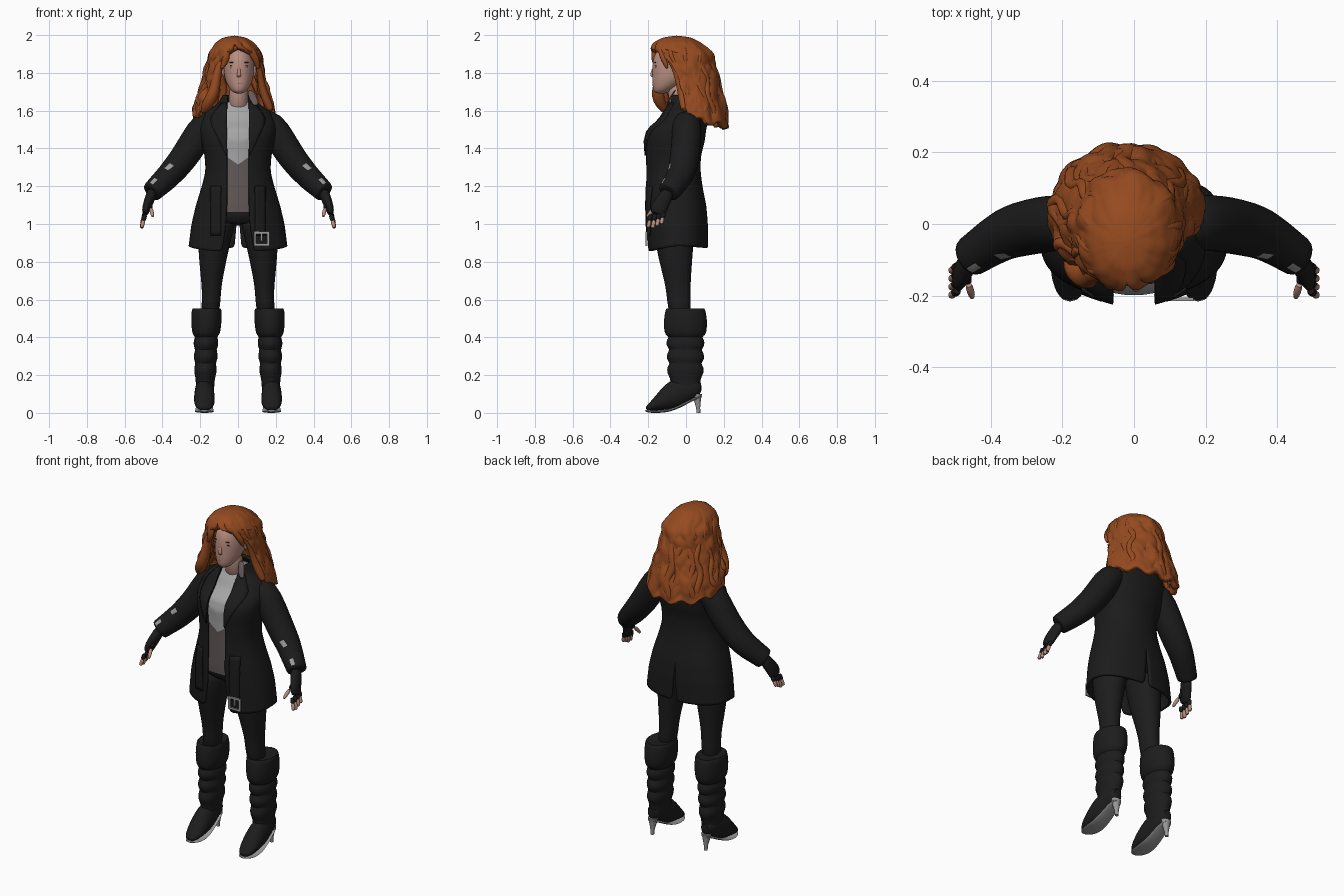
import bpy, bmesh, math, random
from mathutils import Vector, Matrix, noise

random.seed(4)
default_cube = bpy.data.objects.get("Cube")
if default_cube:
    bpy.data.objects.remove(default_cube, do_unlink=True)


def material(name, red, green, blue):
    mat = bpy.data.materials.new(name)
    mat.use_nodes = True
    colour = (red, green, blue, 1)
    mat.diffuse_color = colour
    mat.node_tree.nodes["Principled BSDF"].inputs["Base Color"].default_value = colour
    return mat


HAIR = material("copper hair", .3, .069, .014)
SKIN = material("skin", .49, .275, .22)
COAT = material("black coat", .011, .011, .011)
SHIRT = material("pale grey shirt", .38, .38, .38)
VEST = material("warm grey undershirt", .12, .1, .095)
CLOTH = material("dark trousers", .012, .012, .013)
LEATHER = material("boot leather", .012, .012, .012)
METAL = material("grey metal and soles", .32, .32, .32)
LIPS = material("lips", .22, .085, .075)
DARK = material("dark eyes", .03, .02, .015)


def finish(name, bm, mat, mirror=False, thickness=0, levels=0):
    mesh = bpy.data.meshes.new(name)
    bmesh.ops.recalc_face_normals(bm, faces=bm.faces)
    bm.to_mesh(mesh)
    bm.free()
    mesh.materials.append(mat)
    mesh.shade_smooth()
    mesh.set_sharp_from_angle(angle=math.radians(60))
    obj = bpy.data.objects.new(name, mesh)
    bpy.context.collection.objects.link(obj)
    if mirror:
        obj.modifiers.new("Mirror", "MIRROR")
    if levels:
        sub = obj.modifiers.new("Smooth", "SUBSURF")
        sub.levels = sub.render_levels = levels
    if thickness:
        solid = obj.modifiers.new("Thickness", "SOLIDIFY")
        solid.thickness, solid.offset = thickness, 0
    return obj


def skin(name, rings, mat, closed=False, **options):
    """Surface through a list of point rings; closed rings are also capped."""
    bm = bmesh.new()
    rows = [[bm.verts.new(p) for p in ring] for ring in rings]
    count = len(rows[0])
    for a, b in zip(rows, rows[1:]):
        for i in range(count if closed else count - 1):
            j = (i + 1) % count
            bm.faces.new((a[i], a[j], b[j], b[i]))
    if closed:
        bm.faces.new(rows[0])
        bm.faces.new(rows[-1])
    else:
        bmesh.ops.remove_doubles(bm, verts=bm.verts, dist=.0005)
    return finish(name, bm, mat, **options)


def sweep(name, points, mat, sides=16, flat=False, mirror=False, levels=1):
    """Tube through (x, y, z, half width, half depth) stations."""
    centres = [Vector(p[:3]) for p in points]
    rings = []
    for i, p in enumerate(points):
        t = centres[min(i + 1, len(points) - 1)] - centres[max(i - 1, 0)]
        t = Vector((0, 0, -1)) if flat else t.normalized()
        u = (Vector((1, 0, 0)) - t * t.x).normalized()
        v = t.cross(u)
        turns = [math.tau * k / sides for k in range(sides)]
        rings.append([centres[i] + u * p[3] * math.cos(a) + v * p[4] * math.sin(a) for a in turns])
    return skin(name, rings, mat, closed=True, mirror=mirror, levels=levels)


def ball(name, centre, size, mat):
    bm = bmesh.new()
    place = Matrix.Translation(centre) @ Matrix.Diagonal((*size, 1))
    bmesh.ops.create_uvsphere(bm, u_segments=16, v_segments=10, radius=1, matrix=place)
    return finish(name, bm, mat)


def at(rows, z):
    """Interpolate a table whose first column is a falling height."""
    z = min(max(z, rows[-1][0]), rows[0][0])
    for a, b in zip(rows, rows[1:]):
        if z >= b[0]:
            f = (a[0] - z) / (a[0] - b[0])
            return [p + (q - p) * f for p, q in zip(a, b)]


def steps(start, end, count):
    return [start + (end - start) * i / (count - 1) for i in range(count)]


# Coat: height, centre y, half width, half depth, front opening
BODY = [(1.68, -.015, .075, .075, .055), (1.63, 0, .1, .09, .06), (1.6, 0, .16, .11, .063),
        (1.55, -.015, .19, .125, .063), (1.5, -.05, .195, .15, .062), (1.44, -.062, .187, .155, .06),
        (1.36, -.07, .17, .142, .058), (1.28, -.07, .165, .14, .058), (1.2, -.065, .185, .145, .058),
        (1.1, -.055, .216, .155, .058), (1, -.048, .24, .157, .063), (.885, -.045, .255, .154, .085)]


def body_point(z, angle, inset=0):
    _, cy, rx, ry, _ = at(BODY, z)
    c = math.cos(angle)
    depth = math.copysign(abs(c) ** .8, c)
    return Vector(((rx - inset) * math.sin(angle), cy - (ry - inset) * depth, z))


def coat_ring(z):
    """Half ring from the front edge to the back vent, with the hem dipping front and back."""
    _, _, rx, _, gap = at(BODY, z)
    vent = max(0, 1.1 - z) * .35
    dip = min(max((1.02 - z) / .13, 0), 1)
    return [body_point(z, a) - Vector((0, 0, dip * max(.032 * math.cos(a), -.012 * math.cos(a))))
            for a in steps(math.asin(gap / rx), math.pi - vent, 22)]


skin("coat", [coat_ring(z) for z in steps(1.68, .885, 30)], COAT, mirror=True, thickness=.014, levels=1)
sweep("collar_lining", [(.06, -.055, 1.71, .016, .004), (.078, -.085, 1.67, .02, .004),
                        (.1, -.102, 1.625, .016, .004)], VEST)


def front_plate(name, inner, outer, top, bottom, mat, lift):
    rings = []
    for z in steps(top, bottom, 12):
        rx = at(BODY, z)[2]
        rings.append([body_point(z, math.asin(min(x / rx, .98))) - Vector((0, lift, 0))
                      for x in steps(inner(z), outer(z), 5)])
    return skin(name, rings, mat, mirror=True, thickness=.008)


front_plate("lapels", lambda z: .058, lambda z: .06 + .083 * min((z - 1.36) / .17, (1.67 - z) / .1, 1),
            1.64, 1.362, COAT, .01)
front_plate("belt_straps", lambda z: .09, lambda z: .145, 1.2, .94, COAT, .014)

# Buckle frame with a centre prong
bm = bmesh.new()
for dx, dz, w, h in [(-.035, 0, .012, .07), (.035, 0, .012, .07), (0, .032, .08, .012),
                     (0, -.032, .08, .012), (0, .01, .01, .045)]:
    place = Matrix.Translation((.125 + dx, -.21, .922 + dz)) @ Matrix.Diagonal((w, .01, h, 1))
    bmesh.ops.create_cube(bm, size=1, matrix=place)
finish("buckle", bm, METAL)


# Shirt, with the darker undershirt below a shallow V
def shirt_ring(z):
    ring = [body_point(z, math.tau * k / 40, .018) for k in range(40)]
    for p in ring:
        p.z += .7 * min(abs(p.x), .08) * max(0, 1 - abs(z - 1.31) / .2)
    return ring


shirt = skin("shirt", [shirt_ring(z) for z in steps(1.645, 1.06, 40)], SHIRT, closed=True)
shirt.data.materials.append(VEST)
for face in shirt.data.polygons:
    face.material_index = int(face.index // 40 >= 22 and face.center.z < 1.5)

# Sleeves with worn patches near the cuff
sleeves = sweep("sleeves", [(.11, 0, 1.555, .06, .07), (.175, .005, 1.535, .078, .08), (.235, .002, 1.43, .08, .08),
                            (.29, -.008, 1.345, .076, .08), (.345, -.022, 1.28, .071, .076),
                            (.37, -.035, 1.253, .067, .072), (.4, -.053, 1.223, .064, .068),
                            (.425, -.07, 1.2, .06, .064), (.455, -.09, 1.171, .056, .061),
                            (.46, -.094, 1.166, .054, .059)], COAT, mirror=True)
sleeves.data.materials.append(METAL)
for spot in [(.435, -.125, 1.24), (.37, -.1, 1.29)]:
    min(sleeves.data.polygons, key=lambda f: (f.center - Vector(spot)).length).material_index = 1

# Fingerless gloves and fingers
sweep("gloves", [(.45, -.09, 1.18, .03, .035), (.468, -.115, 1.13, .027, .038),
                 (.484, -.142, 1.09, .024, .046), (.494, -.155, 1.045, .016, .042)], COAT, mirror=True)
for i, name in enumerate(["index", "middle", "ring", "little"]):
    root = Vector((.492, -.186 + .023 * i, 1.05 + .004 * i))
    reach = Vector((.018, -.014, -.076 + .007 * abs(i - 1)))
    for part, mat, start, end, r in [("glove", COAT, 0, .5, .0135), ("tip", SKIN, .4, 1.05, .0115)]:
        sweep(f"{name}_finger_{part}", [(*(root + reach * f), r, r) for f in steps(start, end, 3)],
              mat, sides=8, mirror=True)
sweep("thumb_glove", [(.472, -.13, 1.115, .016, .018), (.46, -.17, 1.08, .014, .015)], COAT, 8, mirror=True)
sweep("thumb_tip", [(.462, -.165, 1.085, .012, .012), (.455, -.19, 1.06, .012, .012),
                    (.45, -.208, 1.035, .008, .008)], SKIN, 8, mirror=True)

# Trousers
sweep("hips", [(0, -.055, 1.14, .17, .115), (0, -.055, 1.06, .19, .125), (0, -.055, .99, .17, .11)],
      CLOTH, sides=24, flat=True)
sweep("trouser_legs", [(.105, -.058, 1.05, .1, .11), (.117, -.06, .97, .097, .108), (.128, -.062, .89, .086, .103),
                       (.137, -.05, .75, .065, .08), (.14, -.042, .67, .053, .067), (.141, -.038, .6, .05, .064),
                       (.15, -.03, .5, .05, .06)], CLOTH, flat=True, mirror=True)

# Slouched boot shafts: height, half width, half depth
SHAFT = [(.545, .06, .085), (.558, .076, .102), (.54, .081, .108), (.49, .082, .117), (.44, .078, .115),
         (.412, .071, .108), (.402, .057, .086), (.39, .065, .1), (.355, .068, .105), (.335, .055, .082),
         (.318, .063, .098), (.285, .065, .104), (.262, .053, .08), (.245, .06, .098),
         (.21, .06, .1), (.185, .051, .08), (.14, .05, .08), (.1, .045, .07)]
sweep("boot_shafts", [(.166 + .02 * (.55 - z), -.003, z, rx, ry) for z, rx, ry in SHAFT],
      LEATHER, sides=20, flat=True, mirror=True)
FOOT = [(.085, .125, .025, .035), (.04, .135, .046, .058), (-.03, .115, .052, .078), (-.08, .086, .056, .073),
        (-.13, .059, .057, .049), (-.18, .034, .046, .025), (-.213, .02, .022, .011)]
sweep("boot_feet", [(.178, *row) for row in FOOT], LEATHER, mirror=True)
SOLE = [(.088, .09, .022), (.04, .074, .04), (-.03, .034, .044), (-.09, .01, .051), (-.15, .006, .053),
        (-.19, .007, .041), (-.217, .012, .018)]
sweep("soles", [(.178, *row, .007) for row in SOLE], METAL, mirror=True)
sweep("heels", [(.178, .06, .1, .03, .026), (.178, .06, .07, .022, .02), (.178, .064, .03, .012, .012),
                (.178, .066, 0, .01, .01)], METAL, sides=10, flat=True, mirror=True, levels=0)

# Neck and head
sweep("neck", [(0, -.02, 1.58, .06, .06), (.003, -.042, 1.67, .05, .052), (.005, -.055, 1.76, .05, .05)],
      SKIN, flat=True)
HEAD = [(-.06, 1.965, .03, .04), (-.06, 1.92, .07, .1), (-.065, 1.86, .083, .114), (-.07, 1.81, .082, .108),
        (-.083, 1.765, .075, .096), (-.11, 1.725, .057, .067), (-.13, 1.7, .036, .042), (-.132, 1.69, .015, .02)]
sweep("head", [(.005, *row) for row in HEAD], SKIN, sides=24, flat=True)
sweep("nose", [(.005, -.168, 1.84, .007, .006), (.005, -.178, 1.805, .008, .008),
               (.005, -.181, 1.787, .013, .012), (.005, -.172, 1.775, .011, .008)], SKIN, 10, flat=True)
ball("upper_lip", (.005, -.17, 1.751), (.022, .006, .004), LIPS)
ball("lower_lip", (.005, -.17, 1.743), (.019, .007, .005), LIPS)
for side, label in [(-1, "right"), (1, "left")]:
    x = .005 + side * .033
    ball(label + "_eye", (x, -.156, 1.83), (.015, .008, .006), SHIRT)
    ball(label + "_iris", (x, -.162, 1.83), (.006, .004, .006), DARK)
    ball(label + "_lash", (x, -.16, 1.837), (.017, .006, .002), DARK)
    ball(label + "_brow", (x, -.162, 1.855), (.02, .006, .0025), DARK)
    ball(label + "_ear", (.005 + side * .082, -.05, 1.81), (.01, .018, .03), SKIN)

# Hair: height, centre x and y, half width, half depth, face opening to right and left
MANE = [(1.982, -.018, -.05, 0, 0, 0, 0), (1.974, -.018, -.048, .052, .07, 0, 0),
        (1.95, -.018, -.045, .09, .113, 0, 0), (1.925, -.015, -.036, .11, .139, .1, .2),
        (1.9, -.015, -.027, .125, .154, .38, .8), (1.85, -.016, -.018, .136, .158, .58, 1.2),
        (1.78, -.02, -.008, .15, .162, .62, 1.35), (1.7, -.02, .01, .169, .17, .65, 1.4),
        (1.63, -.02, .02, .198, .181, .7, 1.45), (1.56, -.018, .022, .207, .188, .85, 1.5)]


def hair_point(z, angle, swell=0):
    _, cx, cy, rx, ry, _, _ = at(MANE, z)
    fall = min(max((1.78 - z) / .2, 0), 1)
    way = Vector((math.sin(angle), math.cos(angle), z * 5))
    size = 1 + swell + .06 * noise.noise(way * 3) + .06 * noise.noise(way * 6) + .02 * math.sin(angle * 9 + z * 30)
    height = z + fall * (.045 * math.cos(angle) + .014 * math.sin(angle * 11))
    return Vector((cx + rx * size * math.sin(angle), cy - ry * size * math.cos(angle), height))


def hair_ring(z):
    right, left = at(MANE, z)[5:]
    return [hair_point(z, a) for a in steps(left, math.tau - right, 72)]


skin("hair", [hair_ring(1.982 - .422 * t ** 1.5) for t in steps(0, 1, 36)], HAIR, thickness=.03, levels=1)

# Loose wavy locks round the lower edge
for i, angle in enumerate(steps(1.6, math.tau - .9, 18)):
    end = random.uniform(1.545, 1.59)
    swell = random.uniform(-.06, .02)
    path = [hair_point(z, angle + .1 * math.sin(z * 40 + i * 2), swell) for z in steps(1.86, end, 9)]
    widths = [.01, .022, .028, .022, .03, .024, .03, .026, .01]
    sweep(f"lock_{i}", [(*p, w, w * .8) for p, w in zip(path, widths)], HAIR, sides=8)

# Crown strands falling from the parting
for i, angle in enumerate(steps(.9, math.tau - .5, 12)):
    path = [hair_point(z, angle + .12 * math.sin(z * 25 + i), .01) for z in steps(1.97, 1.82, 7)]
    widths = [.008, .016, .02, .022, .02, .016, .008]
    sweep(f"crown_strand_{i}", [(*p, w, w * .8) for p, w in zip(path, widths)], HAIR, sides=8)

# Locks framing the face
sweep("right_face_lock", [(-.078, -.14, 1.89, .02, .02), (-.107, -.135, 1.82, .023, .028),
                          (-.118, -.14, 1.74, .028, .034), (-.132, -.152, 1.68, .034, .038),
                          (-.165, -.13, 1.63, .034, .034), (-.19, -.1, 1.585, .012, .012)], HAIR, 10)
sweep("left_face_lock", [(.085, -.1, 1.9, .016, .02), (.116, -.05, 1.83, .016, .024), (.122, -.025, 1.74, .02, .028),
                         (.143, -.015, 1.67, .026, .028), (.18, -.005, 1.59, .02, .022)], HAIR, 10)
sweep("fringe", [(.04, -.143, 1.943, .015, .018), (-.01, -.153, 1.936, .016, .018), (-.055, -.15, 1.912, .018, .018),
                 (-.088, -.137, 1.865, .016, .018), (-.103, -.127, 1.8, .012, .012)], HAIR, 10)
